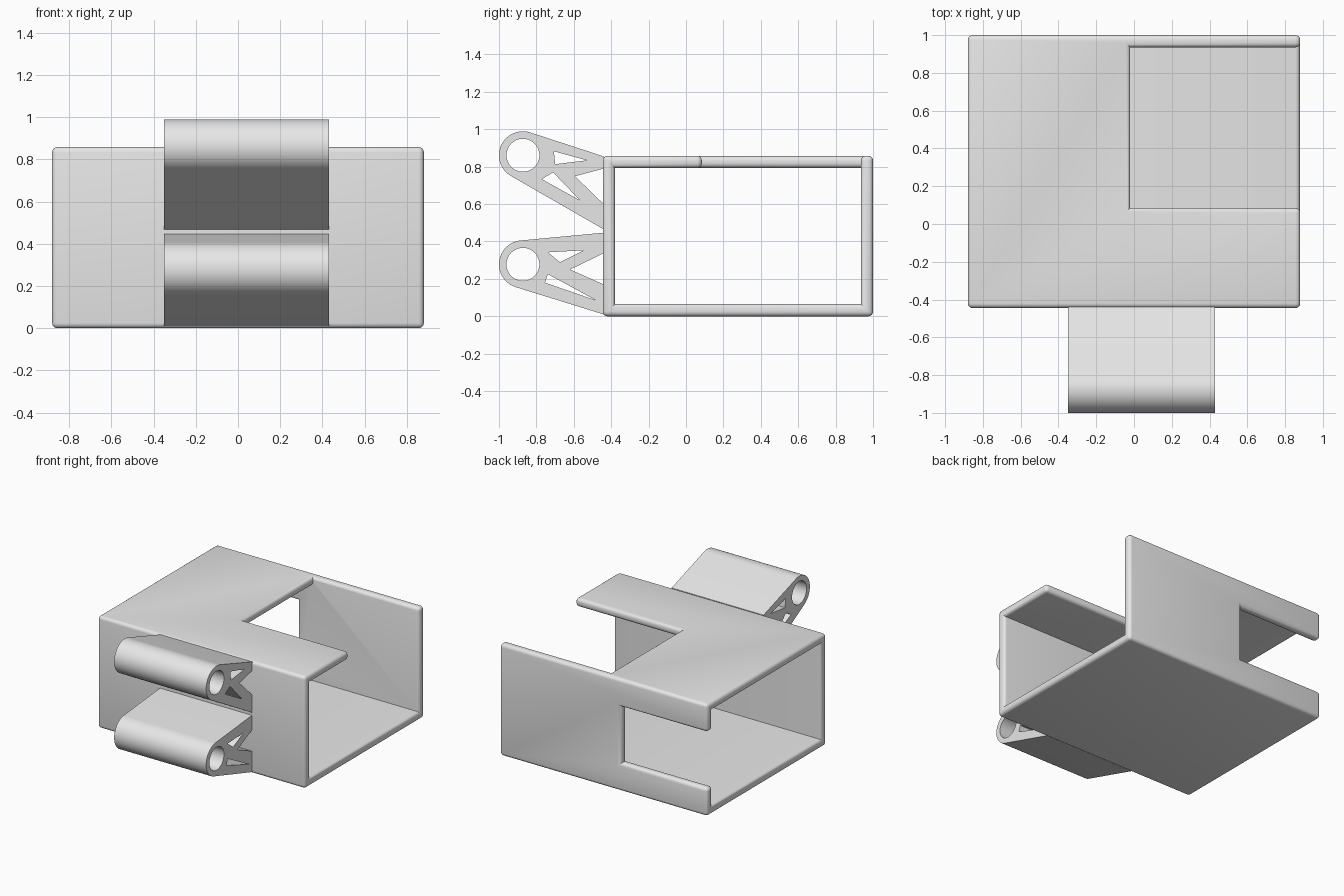
import bpy, bmesh
from math import radians, cos, sin
from mathutils import Matrix

if "Cube" in bpy.data.objects:
    bpy.data.objects.remove(bpy.data.objects["Cube"], do_unlink=True)

# Single grey material
grey = bpy.data.materials.new("plain_grey")
grey.use_nodes = True
grey.diffuse_color = (0.8, 0.8, 0.8, 1)
grey.node_tree.nodes["Principled BSDF"].inputs["Base Color"].default_value = (0.8, 0.8, 0.8, 1)


def select_only(obj):
    bpy.ops.object.select_all(action='DESELECT')
    obj.select_set(True)
    bpy.context.view_layer.objects.active = obj


def box(name, x, y, z):
    """Box given as (low, high) spans on each axis."""
    bm = bmesh.new()
    bmesh.ops.create_cube(bm, size=1)
    for v in bm.verts:
        v.co = [span[0] if c < 0 else span[1] for c, span in zip(v.co, (x, y, z))]
    mesh = bpy.data.meshes.new(name)
    bm.to_mesh(mesh)
    bm.free()
    obj = bpy.data.objects.new(name, mesh)
    bpy.context.collection.objects.link(obj)
    return obj


def cut(obj, cutter):
    mod = obj.modifiers.new("cut", 'BOOLEAN')
    mod.operation = 'DIFFERENCE'
    mod.solver = 'EXACT'
    mod.object = cutter
    select_only(obj)
    bpy.ops.object.modifier_apply(modifier=mod.name)
    bpy.data.objects.remove(cutter, do_unlink=True)


# Sleeve: rectangular tube along x, with notches in the top and back walls
W, FRONT, BACK, H, T = 0.88, -0.445, 1.0, 0.858, 0.065
sleeve = box("sleeve", (-W, W), (FRONT, BACK), (0, H))
cut(sleeve, box("hollow", (-1, 1), (FRONT + T, BACK - T), (T, H - T)))
cut(sleeve, box("top_notch", (-0.02, 1), (0.085, BACK - T), (H / 2, 1)))
cut(sleeve, box("back_notch", (-1, -0.15), (0.5, 1.2), (0.215, 0.645)))

# Round all outward edges, leaving inner corners crisp
bm = bmesh.new()
bm.from_mesh(sleeve.data)
bmesh.ops.remove_doubles(bm, verts=bm.verts, dist=0.0005)
bmesh.ops.dissolve_limit(bm, angle_limit=radians(1), verts=bm.verts, edges=bm.edges)
bmesh.ops.recalc_face_normals(bm, faces=bm.faces)
outward = [e for e in bm.edges if e.is_manifold and e.calc_face_angle_signed() > 0.5]
bmesh.ops.bevel(bm, geom=outward, offset=0.025, offset_type='OFFSET', segments=4,
                profile=0.5, affect='EDGES', clamp_overlap=True)
bm.to_mesh(sleeve.data)
bm.free()
sleeve.data.materials.append(grey)
select_only(sleeve)
bpy.ops.object.shade_smooth_by_angle(angle=radians(35))


def arc(centre, radius, start, end, steps):
    angles = [radians(start + (end - start) * i / steps) for i in range(steps + 1)]
    return [(centre[0] + radius * cos(a), centre[1] + radius * sin(a)) for a in angles]


def bracket(name, centre, start, end, root, holes):
    """Extruded lug: rounded eye, tapered web to the wall, triangular cut-outs."""
    eye = arc(centre, 0.128, start, end, 32)
    bore = arc(centre, 0.088, 0, 360, 48)[:-1]
    curve = bpy.data.curves.new(name, 'CURVE')
    curve.dimensions = '2D'
    curve.fill_mode = 'BOTH'
    curve.extrude = 0.39
    for points in [eye + root, bore] + holes:
        spline = curve.splines.new('POLY')
        spline.points.add(len(points) - 1)
        for p, (y, z) in zip(spline.points, points):
            p.co = (y, z, 0, 1)
        spline.use_cyclic_u = True
    obj = bpy.data.objects.new(name, curve)
    bpy.context.collection.objects.link(obj)
    select_only(obj)
    bpy.ops.object.convert(target='MESH')
    obj = bpy.context.view_layer.objects.active
    # Turn the profile plane into y-z, extruded along x
    obj.data.transform(Matrix(((0, 0, 1, 0.04), (1, 0, 0, 0), (0, 1, 0, 0), (0, 0, 0, 1))))
    bm = bmesh.new()
    bm.from_mesh(obj.data)
    bmesh.ops.remove_doubles(bm, verts=bm.verts, dist=0.0001)
    bmesh.ops.recalc_face_normals(bm, faces=bm.faces)
    bm.to_mesh(obj.data)
    bm.free()
    obj.data.materials.clear()
    obj.data.materials.append(grey)
    bpy.ops.object.shade_smooth_by_angle(angle=radians(25))


Y = FRONT + 0.005
bracket("upper_bracket", (-0.872, 0.861), 73, 240,
        [(Y, 0.465), (Y, 0.6), (-0.594, 0.749), (Y, 0.79), (Y, 0.855)],
        [[(-0.706, 0.882), (-0.53, 0.834), (-0.70, 0.813)],
         [(-0.711, 0.77), (-0.77, 0.733), (-0.567, 0.62)]])
bracket("lower_bracket", (-0.872, 0.278), 95, 253,
        [(Y, 0.01), (Y, 0.17), (-0.62, 0.25), (Y, 0.337), (Y, 0.447)],
        [[(-0.738, 0.342), (-0.545, 0.353), (-0.674, 0.289)],
         [(-0.738, 0.225), (-0.754, 0.18), (-0.48, 0.085)]])
